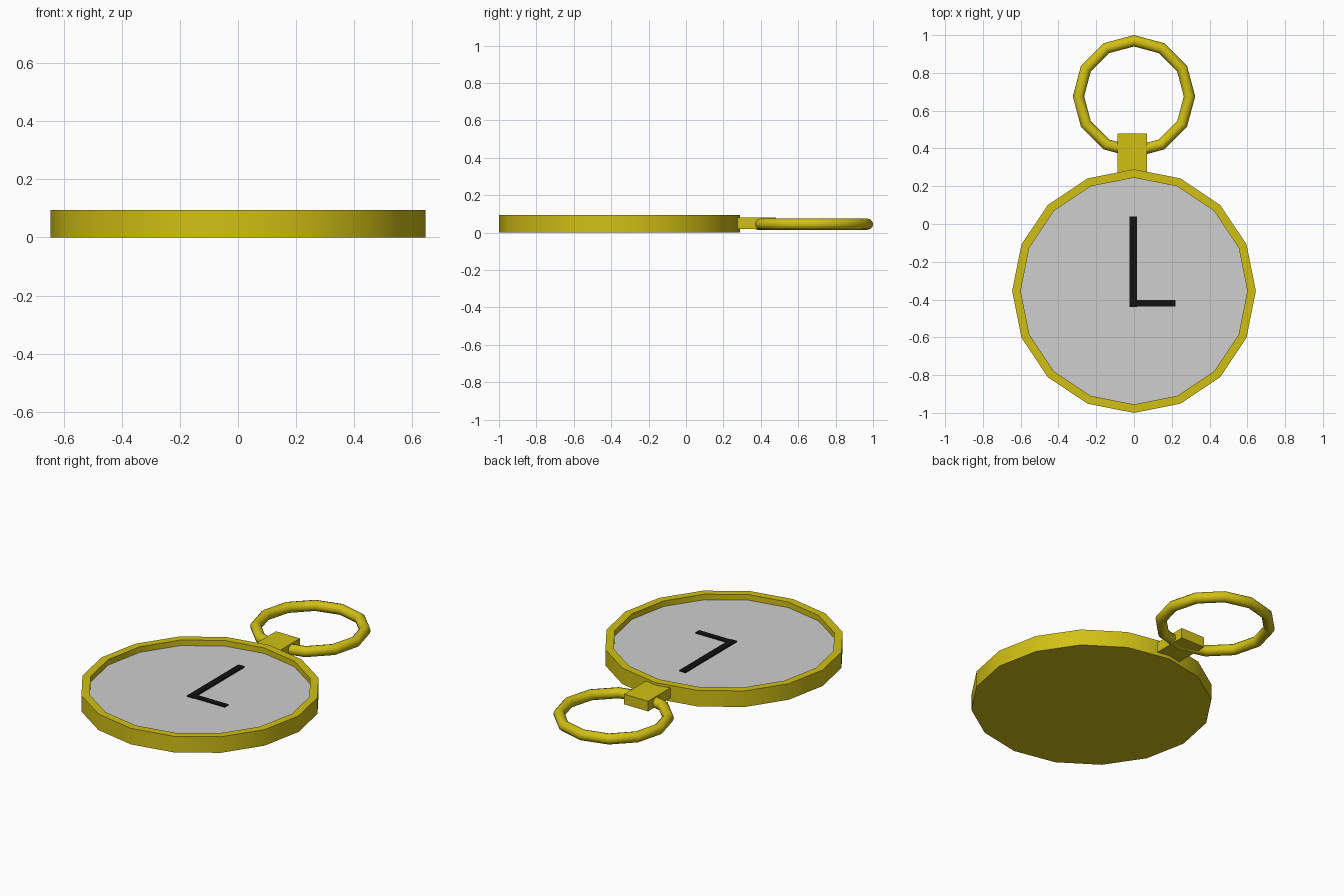
import bpy, bmesh, math

if "Cube" in bpy.data.objects:
    bpy.data.objects.remove(bpy.data.objects["Cube"])

def material(name, rgb):
    m = bpy.data.materials.new(name)
    m.diffuse_color = (*rgb, 1)
    m.use_nodes = True
    m.node_tree.nodes["Principled BSDF"].inputs["Base Color"].default_value = m.diffuse_color
    return m

gold = material("gold", (0.64, 0.53, 0.007))
grey = material("dial grey", (0.62, 0.62, 0.62))
black = material("hand black", (0.006, 0.006, 0.006))

CY, SIDES, DIAL_Z = -0.355, 16, 0.062

def ring_points(bm, r, z):
    return [bm.verts.new((r * math.cos(2 * math.pi * i / SIDES),
                          CY + r * math.sin(2 * math.pi * i / SIDES), z))
            for i in range(SIDES)]

def add_mesh(name, bm, mat):
    me = bpy.data.meshes.new(name)
    bm.to_mesh(me)
    bm.free()
    ob = bpy.data.objects.new(name, me)
    bpy.context.collection.objects.link(ob)
    me.materials.append(mat)
    return ob

def smooth(ob, degrees):
    bpy.ops.object.select_all(action='DESELECT')
    ob.select_set(True)
    bpy.context.view_layer.objects.active = ob
    bpy.ops.object.shade_smooth_by_angle(angle=math.radians(degrees))

def box(name, x0, x1, y0, y1, z0, z1, mat):
    bpy.ops.mesh.primitive_cube_add(size=1, location=((x0 + x1) / 2, (y0 + y1) / 2, (z0 + z1) / 2))
    ob = bpy.context.object
    ob.name = name
    ob.scale = (x1 - x0, y1 - y0, z1 - z0)
    ob.data.materials.append(mat)
    return ob

# case: shallow cup with a raised rim
bm = bmesh.new()
loops = [ring_points(bm, r, z) for r, z in
         [(0.645, 0), (0.645, 0.095), (0.6, 0.095), (0.6, DIAL_Z)]]
bm.faces.new(loops[0][::-1])
for a, b in zip(loops, loops[1:]):
    for i in range(SIDES):
        j = (i + 1) % SIDES
        bm.faces.new((a[i], a[j], b[j], b[i]))
smooth(add_mesh("case", bm, gold), 30)

# dial closing the cup
bm = bmesh.new()
bm.faces.new(ring_points(bm, 0.6, DIAL_Z))
add_mesh("dial", bm, grey)

# hands
box("minute_hand", -0.025, 0.015, -0.44, 0.04, DIAL_Z - 0.002, DIAL_Z + 0.007, black)
box("hour_hand", 0.0, 0.22, -0.437, -0.402, DIAL_Z - 0.002, DIAL_Z + 0.006, black)

# stem block
box("stem", -0.088, 0.069, 0.25, 0.48, 0.02, 0.08, gold)

# hanging ring
bpy.ops.mesh.primitive_torus_add(location=(0, 0.676, 0.045), major_radius=0.294,
                                 minor_radius=0.03, major_segments=12, minor_segments=12)
bow = bpy.context.object
bow.name = "hanging_ring"
bow.data.materials.append(gold)
smooth(bow, 35)
